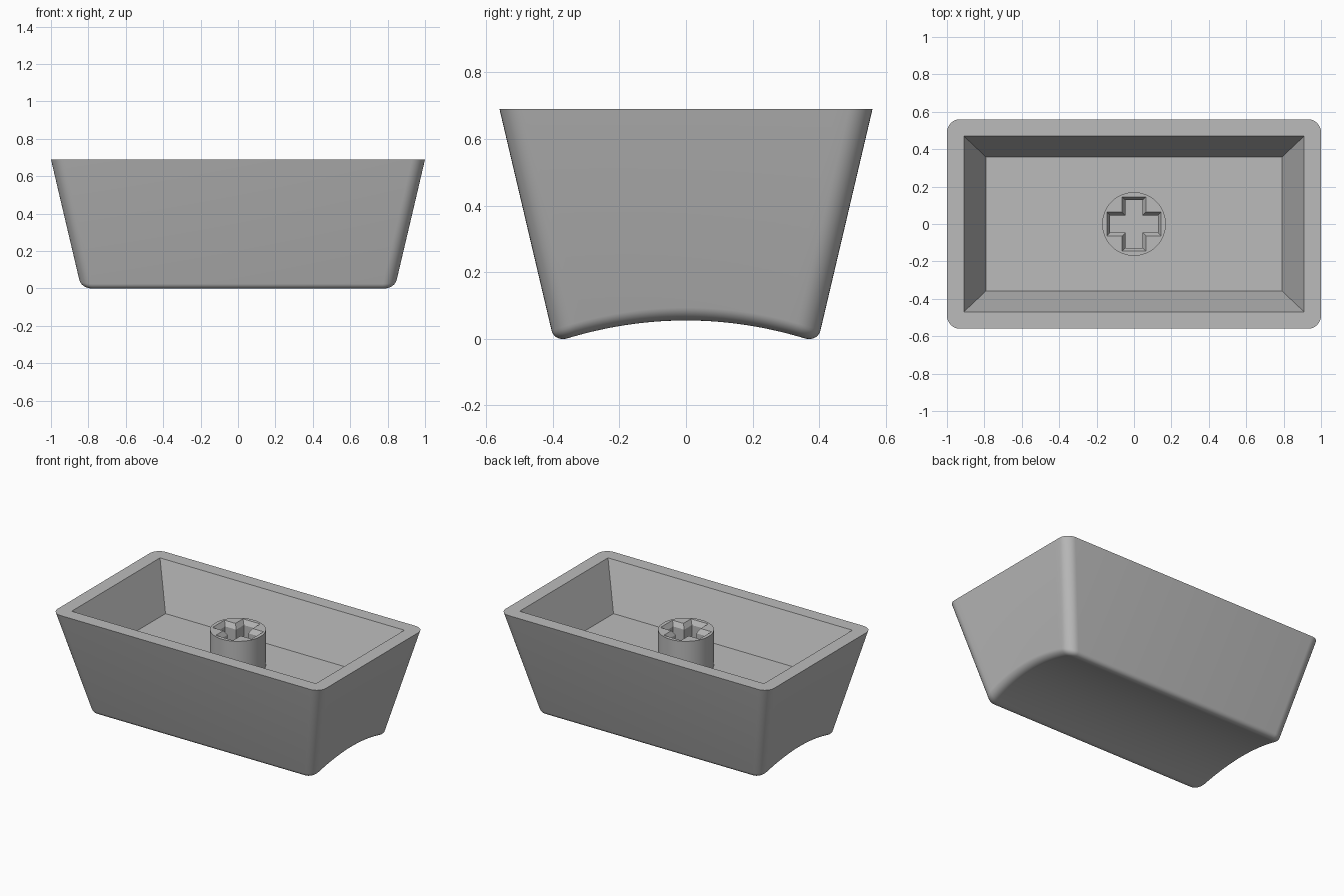
import bpy, bmesh, math

cube = bpy.data.objects.get("Cube")
if cube:
    bpy.data.objects.remove(cube, do_unlink=True)

TOP, FLOOR, STEM_TOP = 0.69, 0.39, 0.63
SLOPE = 0.235                      # inward lean of the outer walls
FILLET, CORNER = 0.05, 0.07
LEAN = math.atan(SLOPE)

grey = bpy.data.materials.new("mid grey plastic")
grey.use_nodes = True
grey.diffuse_color = (0.5, 0.5, 0.5, 1)
grey.node_tree.nodes["Principled BSDF"].inputs["Base Color"].default_value = (0.5, 0.5, 0.5, 1)


def dish(y):
    """Height of the scooped underside."""
    return 0.055 - y * y / 2.36


def rounded_rect(hx, hy, r, arc=8, side=24):
    """Counter-clockwise outline, with extra points along the short ends."""
    quarter = [(hx - r + r * math.cos(a), hy - r + r * math.sin(a))
               for a in (i * math.pi / 2 / arc for i in range(arc + 1))]
    right = [(hx, (hy - r) * (2 * i / side - 1)) for i in range(1, side)]
    half = [(x, -y) for x, y in reversed(quarter)] + right + quarter
    return half + [(-x, y) for x, y in reversed(half)]


def rectangle(hx, hy):
    return [(hx, -hy), (hx, hy), (-hx, hy), (-hx, -hy)]


def cross(arm, w):
    """Plus-shaped outline."""
    quarter = [(arm, w), (w, w), (w, arm)]
    pts = []
    for turn in range(4):
        pts += quarter
        quarter = [(-y, x) for x, y in quarter]
    return pts


def add_ring(bm, pts):
    return [bm.verts.new(p) for p in pts]


def flat_ring(bm, pts, z):
    return add_ring(bm, [(x, y, z) for x, y in pts])


def join(bm, a, b):
    n = len(a)
    for i in range(n):
        bm.faces.new((a[i], a[(i + 1) % n], b[(i + 1) % n], b[i]))


def fill_between(bm, *rings):
    """Flat face with a hole, bounded by two closed outlines."""
    edges = []
    for ring in rings:
        for i, v in enumerate(ring):
            w = ring[(i + 1) % len(ring)]
            edges.append(bm.edges.get((v, w)) or bm.edges.new((v, w)))
    bmesh.ops.triangle_fill(bm, edges=edges, use_beauty=True, normal=(0, 0, 1))


def finish(bm, name):
    bmesh.ops.recalc_face_normals(bm, faces=bm.faces)
    mesh = bpy.data.meshes.new(name)
    bm.to_mesh(mesh)
    bm.free()
    ob = bpy.data.objects.new(name, mesh)
    bpy.context.collection.objects.link(ob)
    mesh.materials.append(grey)
    bpy.ops.object.select_all(action='DESELECT')
    ob.select_set(True)
    bpy.context.view_layer.objects.active = ob
    bpy.ops.object.shade_smooth_by_angle(angle=math.radians(30))
    return ob


# Hollow tapered shell
bm = bmesh.new()
rim = flat_ring(bm, rounded_rect(1.0, 0.56, CORNER), TOP)
previous = rim
start_z = dish(0.404) + FILLET * (1 - math.sin(LEAN))
shrink = SLOPE * (TOP - start_z)
steps = 8
for i in range(steps + 1):
    # Rounded lower edge, following the scoop
    phi = LEAN + (math.pi / 2 - LEAN) * i / steps
    inset = FILLET * (math.cos(LEAN) - math.cos(phi))
    hy = 0.56 - shrink - inset
    points = []
    for x, y in rounded_rect(1.0 - shrink - inset, hy, CORNER - inset):
        x += math.copysign(SLOPE * (dish(y) - dish(hy)), x)
        points.append((x, y, dish(y) + FILLET * (1 - math.sin(phi))))
    ring = add_ring(bm, points)
    join(bm, previous, ring)
    previous = ring

# Scooped underside, in strips from end to end
n = len(previous)
for i in range(n // 2 - 1):
    bm.faces.new((previous[i], previous[i + 1], previous[n - 2 - i], previous[n - 1 - i]))

# Cavity
mouth = flat_ring(bm, rectangle(0.91, 0.47), TOP)
base = flat_ring(bm, rectangle(0.79, 0.357), FLOOR)
join(bm, mouth, base)
bm.faces.new(base)
fill_between(bm, rim, mouth)
finish(bm, "shell")

# Round stem with a chamfered cross socket
bm = bmesh.new()
circle = [(0.17 * math.cos(a), 0.17 * math.sin(a))
          for a in (i * math.tau / 64 for i in range(64))]
foot = flat_ring(bm, circle, FLOOR)
head = flat_ring(bm, circle, STEM_TOP)
join(bm, foot, head)
opening = flat_ring(bm, cross(0.145, 0.064), STEM_TOP)
throat = flat_ring(bm, cross(0.127, 0.045), STEM_TOP - 0.03)
bottom = flat_ring(bm, cross(0.127, 0.045), FLOOR + 0.005)
join(bm, opening, throat)
join(bm, throat, bottom)
bm.faces.new(bottom)
fill_between(bm, head, opening)
finish(bm, "stem")
